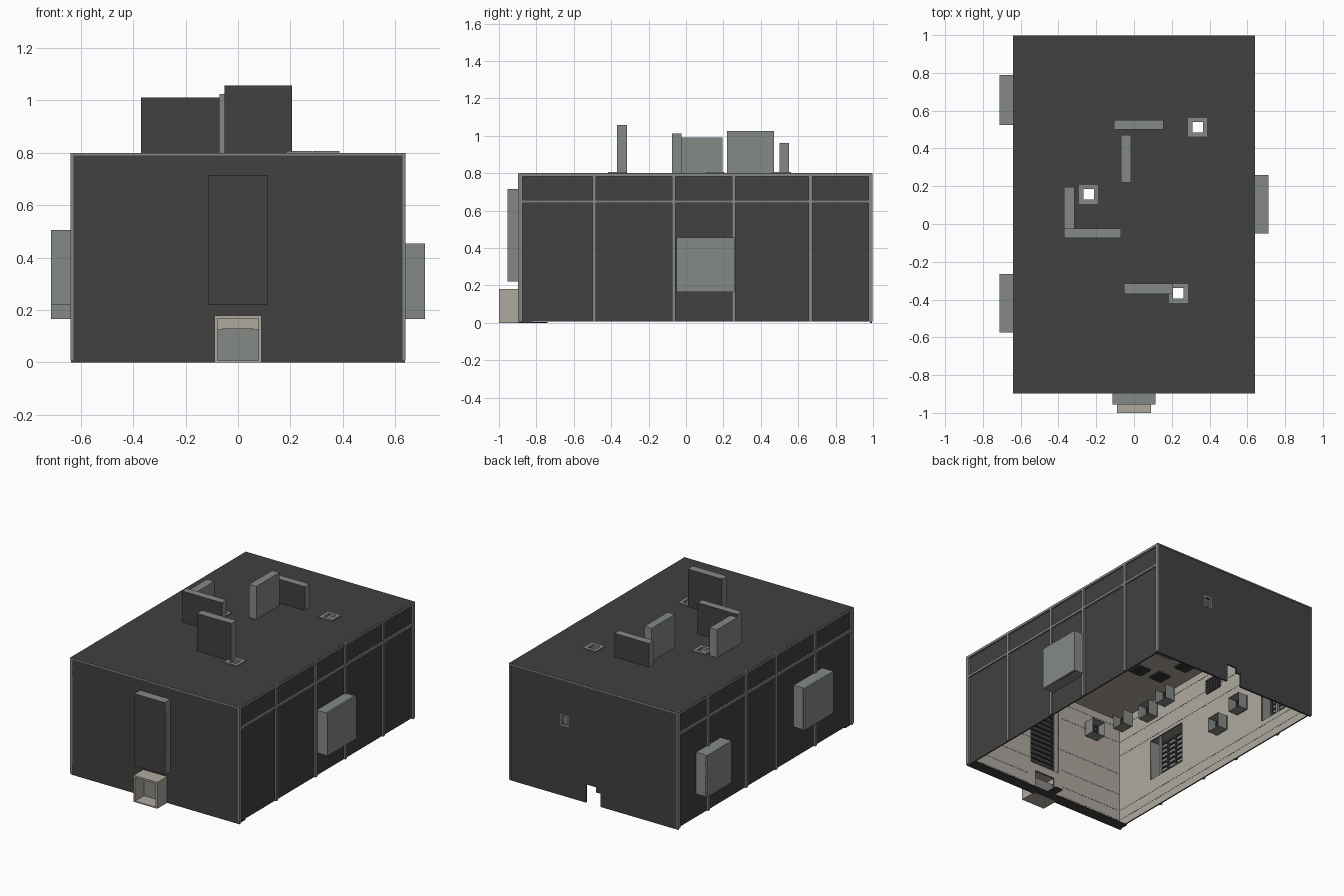
import bpy, bmesh
from mathutils import Vector

if "Cube" in bpy.data.objects:
    bpy.data.objects.remove(bpy.data.objects["Cube"])


def material(name, r, g, b):
    m = bpy.data.materials.new(name)
    m.diffuse_color = (r, g, b, 1)
    m.use_nodes = True
    node = next(n for n in m.node_tree.nodes if n.type == 'BSDF_PRINCIPLED')
    node.inputs["Base Color"].default_value = (r, g, b, 1)
    return m


DARK = material("charcoal", .052, .052, .052)
GREY = material("green_grey", .235, .255, .235)
TRIM = material("trim_grey", .24, .24, .23)
BEIGE = material("beige_plaster", .43, .4, .345)
X, Y, TOP, FLOOR = .637, (-.895, .995), .8, .008


def finish(name, bm, *mats):
    me = bpy.data.meshes.new(name)
    bm.to_mesh(me)
    bm.free()
    for m in mats:
        me.materials.append(m)
    ob = bpy.data.objects.new(name, me)
    bpy.context.collection.objects.link(ob)
    return ob


def cuboid(bm, lo, hi):
    """Add an axis-aligned box and return its faces."""
    lo, hi = Vector(lo), Vector(hi)
    verts = bmesh.ops.create_cube(bm, size=1)["verts"]
    for v in verts:
        v.co = Vector((lo[i] + (v.co[i] + .5) * (hi[i] - lo[i]) for i in range(3)))
    bm.normal_update()
    return list({f for v in verts for f in v.link_faces})


def boxes(name, mat, *spans):
    bm = bmesh.new()
    for lo, hi in spans:
        cuboid(bm, lo, hi)
    return finish(name, bm, mat)


def place(axis, pos, u, v):
    """Put wall coordinates u, v on the plane across the given axis."""
    return ((pos, u, v), (u, pos, v), (u, v, pos))[axis]


def panel(name, axis, pos, thick, u, v, holes):
    """Flat slab with rectangular holes; the inner side is plastered."""
    us = sorted({*u, *(h[i] for h in holes for i in (0, 1))})
    vs = sorted({*v, *(h[i] for h in holes for i in (2, 3))})
    bm = bmesh.new()
    grid = {(a, b): bm.verts.new(place(axis, pos, a, b)) for a in us for b in vs}
    for a, a2 in zip(us, us[1:]):
        for b, b2 in zip(vs, vs[1:]):
            cu, cv = (a + a2) / 2, (b + b2) / 2
            if not any(h[0] < cu < h[1] and h[2] < cv < h[3] for h in holes):
                bm.faces.new([grid[k] for k in ((a, b), (a2, b), (a2, b2), (a, b2))])
    bmesh.ops.delete(bm, geom=[w for w in bm.verts if not w.link_faces], context='VERTS')
    ext = bmesh.ops.extrude_face_region(bm, geom=bm.faces[:], use_keep_orig=True)["geom"]
    for w in ext:
        if isinstance(w, bmesh.types.BMVert):
            w.co[axis] += thick
    for f in bm.faces:
        f.material_index = int(all(abs(w.co[axis] - pos - thick) < 1e-4 for w in f.verts))
    bmesh.ops.recalc_face_normals(bm, faces=bm.faces[:])
    return finish(name, bm, DARK, BEIGE)


def niche(name, lo, hi, opening, dark_y=False):
    """Hollow box without the face that points along the opening."""
    bm = bmesh.new()
    faces = cuboid(bm, lo, hi)
    for f in faces:
        f.material_index = int(dark_y and abs(f.normal.y) > .9)
    gone = [f for f in faces if f.normal.dot(Vector(opening)) > .9]
    bmesh.ops.delete(bm, geom=gone, context='FACES')
    return finish(name, bm, GREY, DARK)


def grating(name, axis, pos, u0, u1, v0, v1, columns, rows):
    """Lattice of thin dark bars on a plane, kept inside its rectangle."""
    bm, r = bmesh.new(), .005
    u0, u1, v0, v1 = u0 + r, u1 - r, v0 + r, v1 - r
    for i in range(rows + 1):
        c = v0 + (v1 - v0) * i / rows
        cuboid(bm, place(axis, pos - r, u0, c - r), place(axis, pos + r, u1, c + r))
    for i in range(columns + 1):
        c = u0 + (u1 - u0) * i / columns
        cuboid(bm, place(axis, pos - r, c - r, v0), place(axis, pos + r, c + r, v1))
    return finish(name, bm, DARK)


# Wall niches: y and z extents on each side
left_niches = [(-.05, .26, .165, .455)]
right_niches = [(-.575, -.265, .22, .505), (.525, .79, .165, .45)]
front_niche = (-.115, .115, .22, .715)
portal = (-.078, .078, 0, .168)
doorway = [(-.05, .06, 0, .09), (-.015, .06, 0, .125)]
back_vent = (.2, .24, .49, .55)

# Roof fins: x and y extents, top height, charcoal on the long faces
fins = [(-.37, -.07, -.075, -.025, 1.012, True), (-.37, -.315, -.025, .195, .99, False),
        (-.07, -.015, .22, .47, 1.025, False), (-.105, .155, .5, .55, .962, True),
        (-.052, .207, -.37, -.315, 1.057, True)]
vents = [(.337, .512), (-.24, .157), (.235, -.367)]
vent_holes = [(x - .03, x + .03, y - .03, y + .03) for x, y in vents]

# Outer shell
panel("roof", 2, TOP, -.012, (-X, X), Y, vent_holes + [f[:4] for f in fins])
panel("front_wall", 1, Y[0], .012, (-X, X), (0, TOP), [front_niche, portal])
panel("back_wall", 1, Y[1], -.012, (-X, X), (0, TOP), doorway + [back_vent])
for side, s, holes in (("left", 1, left_niches), ("right", -1, right_niches)):
    panel(side + "_wall", 0, s * .629, -s * .009, Y, (FLOOR, TOP), holes)
    # Trim strips on the long walls
    strips = [((y - .01, FLOOR), (y + .01, TOP)) for y in (-.885, -.49, -.065, .255, .665, .985)]
    strips += [((Y[0], z - .008), (Y[1], z + .008)) for z in (.648, .791)]
    boxes(side + "_trim", TRIM, *[((min(s * .626, s * .64), *a), (max(s * .626, s * .64), *b))
                                  for a, b in strips])
    for i, (y0, y1, z0, z1) in enumerate(holes):
        xs = sorted((s * .625, s * .713))
        niche(f"{side}_niche_{i + 1}", (xs[0], y0, z0), (xs[1], y1, z1), (-s, 0, 0))
        grating(f"{side}_shelves_{i + 1}", 0, s * .7, y0, y1, z0, z1, 4, 8)

# Edge trim around the two end walls
for name, y in (("front_edge", Y[0]), ("back_edge", Y[1])):
    y0, y1 = y - .003, y + .003
    boxes(name, TRIM, ((-.64, y0, .79), (.64, y1, TOP - .001)),
          *[((c - .006, y0, FLOOR), (c + .006, y1, TOP - .001)) for c in (-.634, .634)])

# Tall front niche with louvres
niche("front_niche", (-.115, -.955, .22), (.115, -.885, .715), (0, 1, 0), True)
grating("front_louvres", 1, -.935, *front_niche, 1, 14)

# Entrance porch
boxes("porch", BEIGE, ((-.09, -1, 0), (-.078, -.89, .18)), ((.078, -1, 0), (.09, -.89, .18)),
      ((-.09, -1, .168), (.09, -.89, .18)), ((-.09, -1, 0), (.09, -.88, .008)))
boxes("porch_panel", GREY, ((-.078, -.905, .008), (.078, -.895, .125)))
boxes("porch_rail", TRIM, ((-.06, -.91, .12), (.06, -.9, .13)))
boxes("threshold", DARK, ((-.03, -.88, 0), (.03, -.74, .005)))

# Frame around the small opening in the back wall
a, b, c, d = back_vent
boxes("back_vent_frame", GREY, ((a - .01, .98, c - .01), (a, .998, d + .01)),
      ((b, .98, c - .01), (b + .01, .998, d + .01)), ((a, .98, c - .01), (b, .998, c)),
      ((a, .98, d), (b, .998, d + .01)))

# Roof fins and vent collars
for i, (x0, x1, y0, y1, z, dark) in enumerate(fins):
    niche(f"roof_fin_{i + 1}", (x0, y0, .79), (x1, y1, z), (0, 0, -1), dark)
for i, (x, y) in enumerate(vents):
    o, h, z0, z1 = .05, .028, .788, .807
    boxes(f"roof_vent_{i + 1}", GREY,
          ((x - o, y - o, z0), (x + o, y - h, z1)), ((x - o, y + h, z0), (x + o, y + o, z1)),
          ((x - o, y - h, z0), (x - h, y + h, z1)), ((x + h, y - h, z0), (x + o, y + h, z1)))

# Thin interior courses between the niches, and the floor sill
rows = (.06, .13, .53, .63, .74)
boxes("wall_courses", TRIM, *[((s * .62 - .001, Y[0] + .013, z - .003),
                               (s * .62 + .001, Y[1] - .013, z + .003))
                              for z in rows for s in (-1, 1)])
boxes("end_courses", TRIM, *[((m - .24, y - .001, z - .003), (m + .24, y + .001, z + .003))
                             for z in (.06, .13, .25, .4, .63, .74) for y in (-.883, .983)
                             for m in (-.37, .37)])
boxes("front_sill", DARK, ((-.63, -.893, -0), (-.09, -.82, .006)),
      ((.09, -.893, 0), (.63, -.82, .006)), ((-.09, -.88, 0), (.09, -.82, .006)))

# Small open cubbies on the inside, with a grille at the back
for i, (y, z) in enumerate([(-.8, .74), (-.55, .7), (-.38, .74), (.14, .3), (.34, .36)]):
    lo, hi = (-.615, y - .05, z - .05), (-.54, y + .05, z + .05)
    niche(f"wall_cubby_{i + 1}", lo, hi, (1, 0, 0))
    grating(f"cubby_grille_{i + 1}", 0, -.608, y - .05, y + .05, z - .05, z + .05, 3, 3)
niche("front_cubby", (-.43, -.878, .57), (-.33, -.8, .67), (0, 1, 0))
grating("front_cubby_grille", 1, -.87, -.43, -.33, .57, .67, 3, 3)
grating("wall_grille", 0, -.615, -.02, .12, .6, .7, 5, 4)

# Ceiling grilles
for i, (x, y) in enumerate([(-.3, -.3), (-.45, -.28), (-.49, -.08)]):
    grating(f"ceiling_grille_{i + 1}", 2, .784, x - .05, x + .05, y - .05, y + .05, 5, 5)
